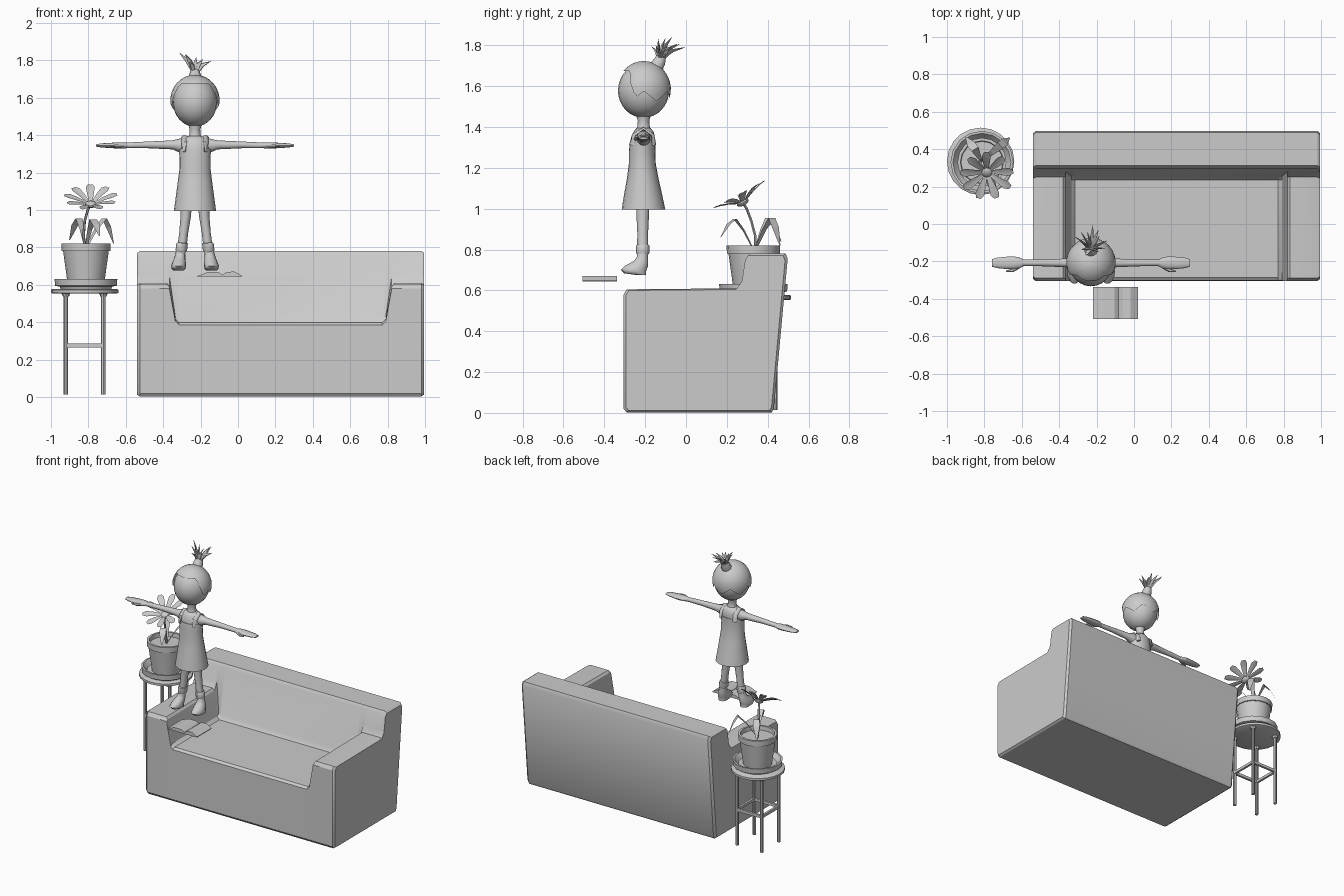
import bpy, bmesh, math, random
from mathutils import Vector, Matrix

if "Cube" in bpy.data.objects:
    bpy.data.objects.remove(bpy.data.objects["Cube"])

random.seed(4)
grey = bpy.data.materials.new("soft_grey")
grey.diffuse_color = (0.6, 0.6, 0.6, 1)
grey.use_nodes = True
grey.node_tree.nodes["Principled BSDF"].inputs["Base Color"].default_value = grey.diffuse_color


def finish(name, bm, angle=40):
    bmesh.ops.remove_doubles(bm, verts=bm.verts, dist=1e-5)
    bmesh.ops.recalc_face_normals(bm, faces=bm.faces)
    me = bpy.data.meshes.new(name)
    bm.to_mesh(me)
    bm.free()
    ob = bpy.data.objects.new(name, me)
    bpy.context.collection.objects.link(ob)
    me.materials.append(grey)
    if angle:
        bpy.ops.object.select_all(action='DESELECT')
        ob.select_set(True)
        bpy.context.view_layer.objects.active = ob
        bpy.ops.object.shade_smooth_by_angle(angle=math.radians(angle))
    return ob


def loft(name, rings, caps=True, angle=40, loop=True):
    """Skin a list of point rings of equal length."""
    bm = bmesh.new()
    vs = [[bm.verts.new(p) for p in r] for r in rings]
    n = len(rings[0])
    for a, b in zip(vs, vs[1:]):
        for i in range(n if loop else n - 1):
            j = (i + 1) % n
            bm.faces.new((a[i], a[j], b[j], b[i]))
    if caps:
        bm.faces.new(vs[0])
        bm.faces.new(vs[-1])
    return finish(name, bm, angle)


def ring(x, y, z, rx, ry, n=16):
    return [(x + rx * math.cos(math.tau * i / n), y + ry * math.sin(math.tau * i / n), z) for i in range(n)]


def lathe(name, x, y, profile, n=16, caps=True):
    return loft(name, [ring(x, y, z, r, r, n) for r, z in profile], caps)


def tube(name, pts, radii, up=(0, 0, 1), n=8, angle=50):
    """Sweep an ellipse; radii are (sideways, along up)."""
    pts = [Vector(p) for p in pts]
    rings = []
    for i, p in enumerate(pts):
        t = (pts[min(i + 1, len(pts) - 1)] - pts[max(i - 1, 0)]).normalized()
        s = t.cross(Vector(up)).normalized()
        u = s.cross(t)
        rs, ru = radii[i]
        rings.append([p + s * rs * math.cos(math.tau * k / n) + u * ru * math.sin(math.tau * k / n) for k in range(n)])
    return loft(name, rings, True, angle)


def box(name, lo, hi):
    lo, hi = Vector(lo), Vector(hi)
    bm = bmesh.new()
    bmesh.ops.create_cube(bm, size=1, matrix=Matrix.Translation((lo + hi) / 2) @ Matrix.Diagonal((*(hi - lo), 1)))
    return finish(name, bm, 0)


# Sofa: one body skinned from arm and seat cross-sections (y, z)
front = [(-.292, .003), (-.305, .02)]
back = [(.297, .76), (.312, .78), (.488, .78), (.498, .755), (.43, .02), (.42, .003)]
arm = front + [(-.305, .58), (-.29, .605), (.25, .61), (.28, .65)] + back
seat = front + [(-.303, .385), (-.285, .398), (.235, .40), (.255, .43)] + back
end = [(.06 + (y - .06) * .97, .39 + (z - .39) * .975) for y, z in arm]
slices = [(-.54, end), (-.525, arm), (-.38, arm), (-.367, [(y, z - .015 if i in (3, 4) else z) for i, (y, z) in enumerate(arm)]),
          (-.335, [(y, z + .02 if i in (2, 3, 4) else z) for i, (y, z) in enumerate(seat)]), (-.315, seat)]
mid = .2275
slices += [(2 * mid - x, s) for x, s in reversed(slices)]
loft("sofa", [[(x, y, z) for y, z in s] for x, s in slices], angle=30)

# Plant stool
SX, SY = -.82, .335
lathe("stool_top", SX, SY, [(.172, .553), (.18, .557), (.18, .573), (.172, .578)], 20)
for dx in (-.1, .1):
    for dy in (-.1, .1):
        lathe("stool_leg", SX + dx, SY + dy, [(.012, .014), (.012, .555)], 8)
        lathe("leg_bracket", SX + dx, SY + dy, [(.016, .537), (.024, .555)], 8)
for d in (-.1, .1):
    box("stool_side_rail", (SX + d - .008, SY - .1, .265), (SX + d + .008, SY + .1, .285))
    box("stool_cross_rail", (SX - .1, SY + d - .008, .265), (SX + .1, SY + d + .008, .285))

# Saucer, pot and soil
PX, PY = -.813, .33
lathe("saucer", PX, PY, [(.135, .578), (.14, .59), (.165, .595), (.168, .632), (.155, .632), (.13, .60)])
lathe("pot", PX, PY, [(.097, .60), (.122, .78), (.13, .78), (.131, .82), (.115, .82), (.112, .79)])

# Flower
HEAD = Vector((-.787, .278, 1.03))
tube("flower_stem", [(-.82, .34, .78), (-.825, .338, .87), (-.82, .32, .94), (-.803, .297, 1.0), HEAD], [(.007, .007)] * 5, (0, 1, .2), 6)
tilt = Matrix.Translation(HEAD) @ Matrix.Rotation(math.radians(28), 4, 'X')
bm = bmesh.new()
bmesh.ops.create_uvsphere(bm, u_segments=10, v_segments=6, radius=1, matrix=tilt @ Matrix.Diagonal((.032, .032, .016, 1)))
finish("flower_centre", bm)
for i in range(9):
    m = tilt @ Matrix.Rotation(math.tau * i / 9 + .2, 4, 'Z') @ Matrix.Rotation(math.radians(-17), 4, 'Y')
    rows = [(.02, .009, 0), (.075, .018, .006), (.125, .024, .006), (.15, .013, .002)]
    loft("petal", [[m @ Vector((r, -w, z)), m @ Vector((r, 0, z - .004)), m @ Vector((r, w, z))] for r, w, z in rows], False, 40, False)

# Drooping leaves
for peak, tip in (((-.85, .40, .955), (-.90, .465, .84)), ((-.715, .42, .955), (-.665, .46, .82)), ((-.775, .24, .95), (-.74, .17, .86))):
    root, peak, tip = Vector((-.815, .335, .79)), Vector(peak), Vector(tip)
    side = (tip - root).cross(Vector((0, 0, 1))).normalized()
    path = [(root, .006), (root.lerp(peak, .55) + Vector((0, 0, .015)), .014), (peak, .022), (peak.lerp(tip, .45) + Vector((0, 0, .015)), .022), (tip, .003)]
    loft("leaf", [[p - side * w, p + side * w] for p, w in path], False, 0, False)

# Open book floating in front
book = [(-.22, .646), (-.16, .668), (-.105, .668), (-.083, .653), (-.06, .668), (-.02, .671), (.022, .648)]
outline = book + [(x, .643) for x, z in reversed(book)]
loft("open_book", [[(x, y, z) for x, z in outline] for y in (-.508, -.338)], angle=0)

# Girl: head and neck
GX, GY = -.23, -.208
bm = bmesh.new()
bmesh.ops.create_uvsphere(bm, u_segments=24, v_segments=16, radius=1,
                          matrix=Matrix.Translation((GX, GY, 1.578)) @ Matrix.Diagonal((.118, .125, .133, 1)))
finish("head", bm, 60)
loft("neck", [ring(GX, GY, z, r, r, 12) for z, r in ((1.36, .045), (1.40, .031), (1.43, .028), (1.47, .04))])

# Hair cap: shell with a high forehead edge and a jagged lower edge
N, rings = 48, []
for k in range(9):
    row = []
    for i in range(N):
        a = math.tau * i / N
        facing = -math.sin(a)
        jag = abs((i % 8) - 4) / 4
        low = 1.525 + .05 * jag
        if facing > .3:
            low += (1.675 - low) * min(1, (facing - .3) / .35)
        th_end = math.acos(max(-1, min(1, (low - 1.585) / .138)))
        th = .02 + (th_end - .02) * k / 8
        row.append((GX + .132 * math.sin(th) * math.cos(a), GY + .002 + .132 * math.sin(th) * math.sin(a), 1.585 + .138 * math.cos(th)))
    rings.append(row)
hair = loft("hair_cap", rings, False, 60)
bm = bmesh.new()
bm.from_mesh(hair.data)
bmesh.ops.holes_fill(bm, edges=[e for e in bm.edges if e.is_boundary and e.verts[0].co.z > 1.71], sides=0)
bm.to_mesh(hair.data)
bm.free()

# Hair tuft on top
base = Vector((GX, -.13, 1.72))
tube("hair_tie", [base - Vector((0, .012, .02)), base, base + Vector((0, .01, .025))], [(.035, .035), (.032, .032), (.024, .024)], (0, 1, 0), 10)
for i in range(13):
    a = math.tau * i / 13
    spread = (.085, .05, .07)[i % 3]
    tip = base + Vector((math.cos(a) * spread, .04 + math.sin(a) * spread, random.uniform(.06, .125)))
    middle = base.lerp(tip, .5) + Vector((0, 0, .018))
    tube("hair_spike", [base, middle, tip], [(.008, .008), (.012, .006), (.001, .001)], (.3, .9, .2), 5)

# Torso and dress: rings of (z, half width, half depth, y centre)
body = [(1.20, .076, .058, -.213), (1.30, .078, .06, -.214), (1.345, .085, .058, -.21), (1.375, .072, .05, -.208), (1.395, .04, .035, -.208)]
loft("torso", [ring(GX, c, z, w, d) for z, w, d, c in body], angle=60)
dress = [(1.0, .104, .10, -.208), (.995, .113, .107, -.208), (1.06, .104, .095, -.21), (1.15, .092, .077, -.212), (1.22, .083, .066, -.214),
         (1.28, .083, .065, -.215), (1.325, .086, .063, -.212)]
loft("dress", [ring(GX, c, z, w, d, 20) for z, w, d, c in dress], angle=60)

for s in (-1, 1):
    # Dress straps
    tube("dress_strap", [(GX + s * .058, GY + dy, z) for dy, z in ((-.055, 1.31), (-.048, 1.36), (0, 1.392), (.045, 1.36), (.052, 1.31))],
         [(.016, .008)] * 5, (s * .2, .1, 1), 6)
    # Arms, hands, thumbs
    tube("arm", [(GX + s * x, GY, z) for x, z in ((.05, 1.345), (.085, 1.345), (.12, 1.348), (.25, 1.348), (.37, 1.345))],
         [(.035, .037), (.033, .036), (.024, .024), (.018, .018), (.017, .015)], n=12)
    tube("hand", [(GX + s * x, GY, 1.345) for x in (.36, .385, .41, .45, .50, .53)],
         [(.017, .014), (.03, .017), (.034, .017), (.033, .014), (.028, .011), (.02, .006)], n=12)
    tube("thumb", [(GX + s * x, GY - y, 1.342) for x, y in ((.385, .02), (.42, .04), (.455, .046))], [(.01, .01), (.01, .009), (.004, .004)], n=6)
    # Legs, cuffs and shoes
    loft("leg", [ring(GX + s * x, -.212, z, r, r * 1.1, 12) for z, x, r in ((1.06, .045, .03), (.97, .049, .028), (.88, .06, .024), (.79, .071, .025))])
    loft("boot_cuff", [ring(GX + s * x, -.212, z, r, r * 1.05, 12) for z, x, r in ((.825, .069, .026), (.82, .069, .031), (.785, .073, .031), (.775, .073, .027))])
    shoe = [(.82, -.212, .026, .028), (.765, -.213, .026, .027), (.745, -.22, .03, .035), (.72, -.242, .036, .058), (.70, -.256, .04, .064), (.684, -.25, .037, .055), (.676, -.222, .028, .028)]
    loft("boot", [ring(GX + s * (.07 + .018 * min(1, (.82 - z) / .12)), c, z, w, d, 14) for z, c, w, d in shoe], angle=60)
